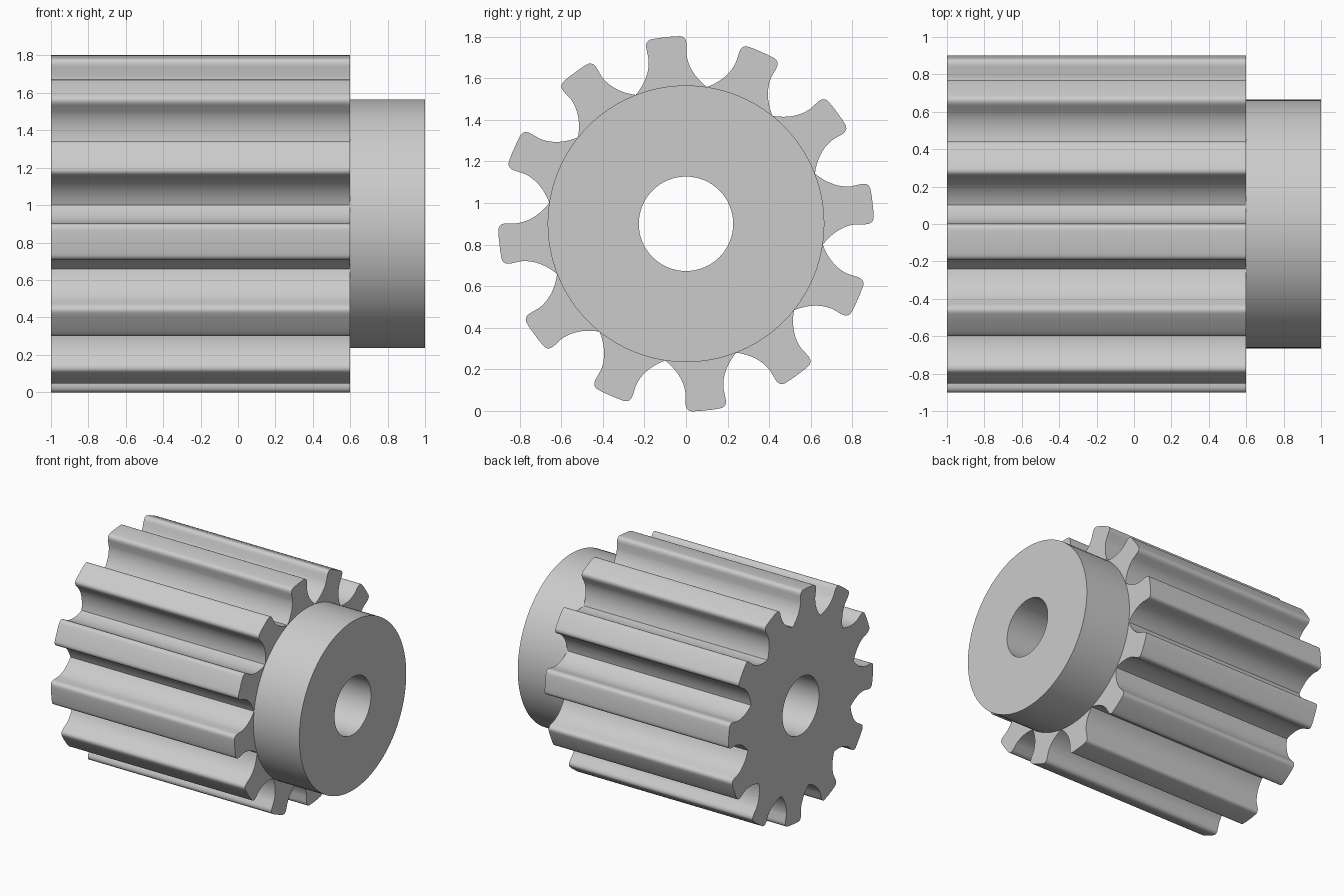
import bpy, bmesh, math
from mathutils import Vector
from mathutils.geometry import interpolate_bezier

cube = bpy.data.objects.get("Cube")
if cube:
    bpy.data.objects.remove(cube, do_unlink=True)

TEETH = 12
TOOTH_PHASE = math.radians(6.3)
TIP_R, ROOT_R, BORE_R = 0.902, 0.665, 0.227
AXIS_Z = 0.9

steel = bpy.data.materials.new("plain grey")
steel.use_nodes = True
grey = (0.6, 0.6, 0.6, 1)
steel.diffuse_color = grey
steel.node_tree.nodes["Principled BSDF"].inputs["Base Color"].default_value = grey


def circle(radius, count):
    return [(radius * math.cos(a), radius * math.sin(a))
            for a in (math.tau * i / count for i in range(count))]


def half_tooth():
    """(across, radial) points from the root cusp up to the tip centre."""
    half_pitch = math.pi / TEETH
    root = (ROOT_R * math.sin(half_pitch), ROOT_R * math.cos(half_pitch))
    flank = interpolate_bezier(Vector(root), Vector((0.122, 0.69)),
                               Vector((0.092, 0.75)), Vector((0.092, 0.81)), 12)
    corner = interpolate_bezier(Vector((0.097, 0.855)), Vector((0.1, 0.885)),
                                Vector((0.088, 0.899)), Vector((0.063, 0.9)), 8)
    crown = [Vector((0.032, TIP_R)), Vector((0, TIP_R))]
    return flank + corner + crown


def gear_outline():
    half = half_tooth()
    # Mirror to a full tooth, leaving out the cusp shared with the next tooth
    tooth = half + [Vector((-p.x, p.y)) for p in reversed(half[1:-1])]
    points = []
    for i in range(TEETH):
        a = TOOTH_PHASE + math.tau * i / TEETH
        points += [(p.y * math.cos(a) + p.x * math.sin(a),
                    p.y * math.sin(a) - p.x * math.cos(a)) for p in tooth]
    return points


def bored_prism(name, outline, x0, x1, inner_cap=True):
    """Extrude an outline with a round bore along x."""
    bm = bmesh.new()
    edges = []
    for loop in (outline, circle(BORE_R, 64)):
        verts = [bm.verts.new((x1, y, z + AXIS_Z)) for y, z in loop]
        edges += [bm.edges.new((v, verts[(i + 1) % len(verts)]))
                  for i, v in enumerate(verts)]
    bmesh.ops.triangle_fill(bm, use_beauty=True, use_dissolve=False,
                            edges=edges, normal=(1, 0, 0))
    caps = bm.faces[:]
    extruded = bmesh.ops.extrude_face_region(bm, geom=caps, use_keep_orig=True)
    moved = [g for g in extruded["geom"] if isinstance(g, bmesh.types.BMVert)]
    bmesh.ops.translate(bm, verts=moved, vec=(x0 - x1, 0, 0))
    bmesh.ops.recalc_face_normals(bm, faces=bm.faces)
    if not inner_cap:
        hidden = [f for f in bm.faces if all(abs(v.co.x - x0) < 1e-5 for v in f.verts)]
        bmesh.ops.delete(bm, geom=hidden, context="FACES_ONLY")
    mesh = bpy.data.meshes.new(name)
    bm.to_mesh(mesh)
    bm.free()
    mesh.materials.append(steel)
    obj = bpy.data.objects.new(name, mesh)
    bpy.context.collection.objects.link(obj)
    bpy.ops.object.select_all(action="DESELECT")
    obj.select_set(True)
    bpy.context.view_layer.objects.active = obj
    bpy.ops.object.shade_smooth_by_angle(angle=math.radians(30))
    return obj


# Toothed body and the plain collar on its right end
bored_prism("toothed_body", gear_outline(), -1.0, 0.6)
bored_prism("collar", circle(ROOT_R, 96), 0.6, 1.0, inner_cap=False)
